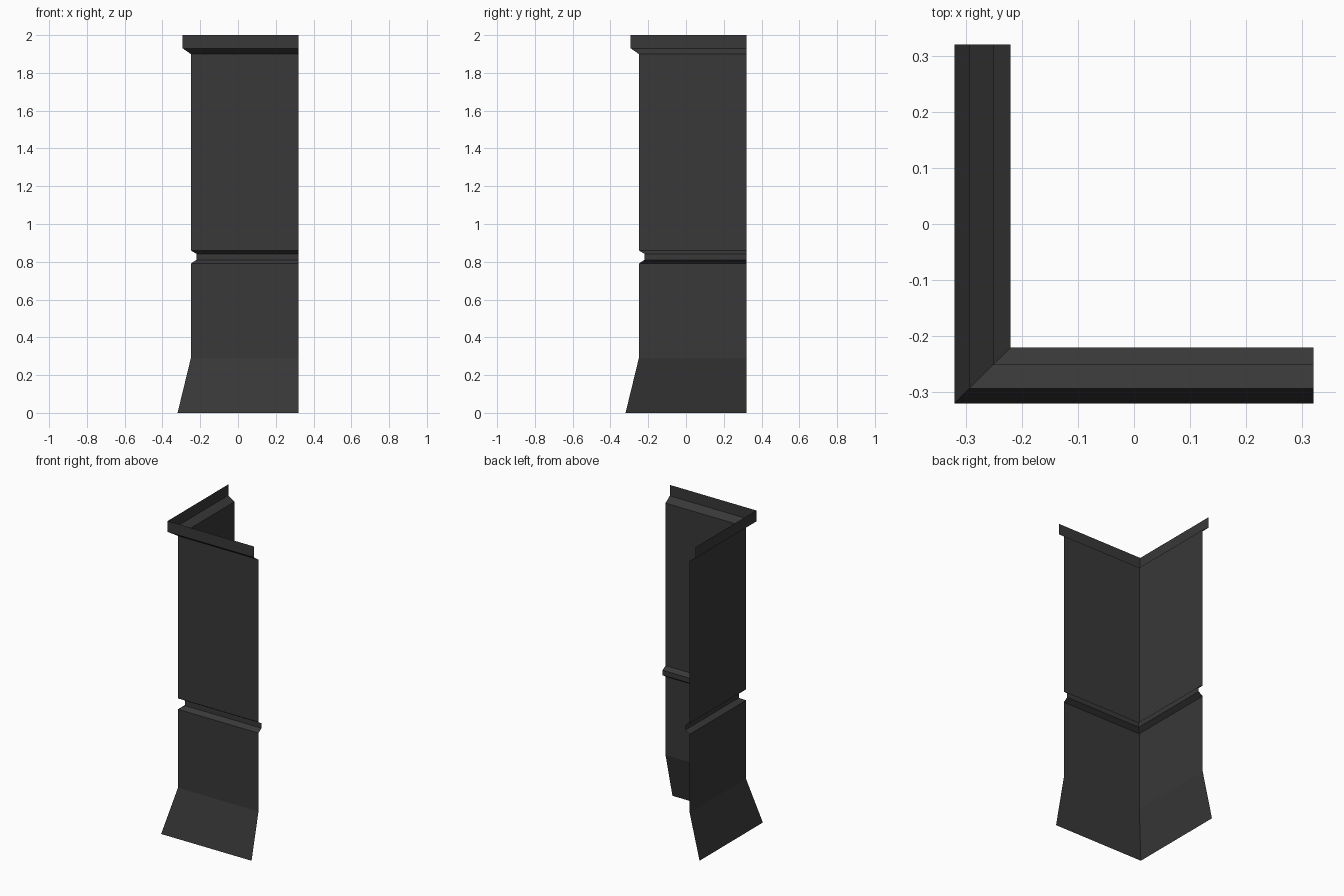
import bpy, bmesh

if "Cube" in bpy.data.objects:
    bpy.data.objects.remove(bpy.data.objects["Cube"])

# Dark grey metal-like sheet
mat = bpy.data.materials.new("dark_grey")
mat.diffuse_color = (0.04, 0.04, 0.04, 1)
mat.use_nodes = True
mat.node_tree.nodes["Principled BSDF"].inputs["Base Color"].default_value = mat.diffuse_color

# Wall profile: (distance out from centre, height)
profile = [(0.32, 0), (0.25, 0.288), (0.25, 0.79), (0.22, 0.81), (0.22, 0.842),
           (0.25, 0.86), (0.25, 1.90), (0.293, 1.93), (0.293, 2.0)]
END = 0.32

# Sweep the profile along an L path with a mitred corner
bm = bmesh.new()
rows = [[bm.verts.new(p) for p in ((-d, END, z), (-d, -d, z), (END, -d, z))]
        for d, z in profile]
for low, high in zip(rows, rows[1:]):
    for i in range(2):
        bm.faces.new((low[i], low[i + 1], high[i + 1], high[i]))

mesh = bpy.data.meshes.new("corner_wall_panel")
bm.to_mesh(mesh)
bm.free()
mesh.materials.append(mat)
panel = bpy.data.objects.new("corner_wall_panel", mesh)
bpy.context.collection.objects.link(panel)
